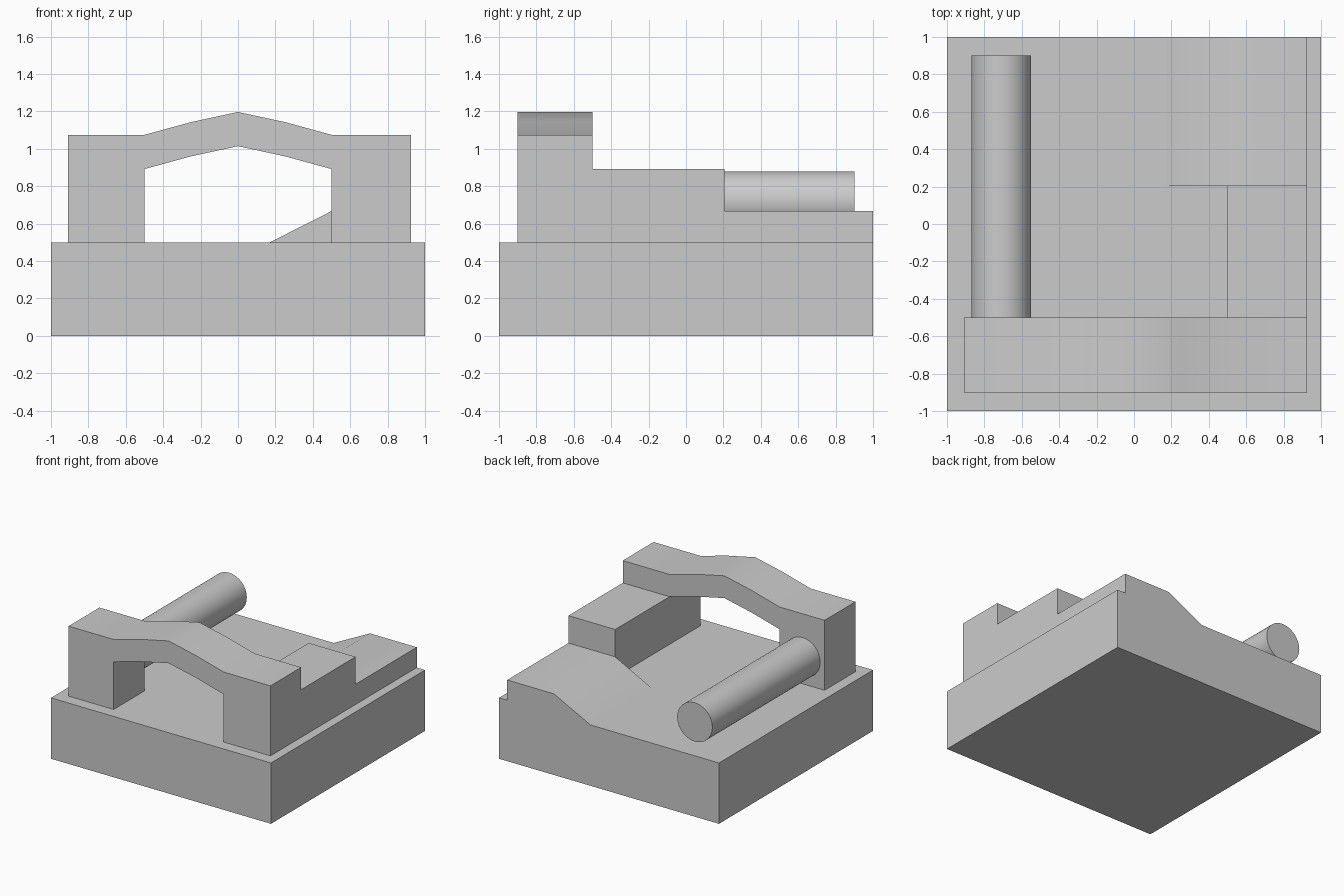
import bpy
import bmesh
import math

if "Cube" in bpy.data.objects:
    bpy.data.objects.remove(bpy.data.objects["Cube"])


def prism(name, profile, y0, y1):
    """Extrude an x-z profile along y."""
    bm = bmesh.new()
    face = bm.faces.new([bm.verts.new((x, y0, z)) for x, z in profile])
    ext = bmesh.ops.extrude_face_region(bm, geom=[face])
    verts = [g for g in ext["geom"] if isinstance(g, bmesh.types.BMVert)]
    bmesh.ops.translate(bm, verts=verts, vec=(0, y1 - y0, 0))
    bmesh.ops.recalc_face_normals(bm, faces=bm.faces)
    mesh = bpy.data.meshes.new(name)
    bm.to_mesh(mesh)
    bm.free()
    obj = bpy.data.objects.new(name, mesh)
    bpy.context.collection.objects.link(obj)
    return obj


def smooth(obj):
    bpy.ops.object.select_all(action='DESELECT')
    obj.select_set(True)
    bpy.context.view_layer.objects.active = obj
    bpy.ops.object.shade_smooth_by_angle(angle=math.radians(30))


def rect(x0, x1, z0, z1):
    return [(x0, z0), (x1, z0), (x1, z1), (x0, z1)]


LEFT, RIGHT, FLOOR = -0.91, 0.925, 0.5

# Square base slab
prism("base", rect(-1, 1, 0, FLOOR), -1, 1)

# Front arch: two legs joined by a peaked span of constant thickness
peak = [(-0.5, 1.075), (-0.25, 1.143), (0, 1.197), (0.25, 1.143), (0.5, 1.075)]
underside = [(x, z - 0.183) for x, z in peak]
arch = ([(LEFT, FLOOR), (-0.5, FLOOR)] + underside +
        [(0.5, FLOOR), (RIGHT, FLOOR), (RIGHT, 1.075)] + peak[::-1] +
        [(LEFT, 1.075)])
smooth(prism("front_arch", arch, -0.9, -0.5))

# Middle step behind the right leg
prism("side_step", rect(0.5, RIGHT, FLOOR, 0.892), -0.5, 0.205)

# Low rear step that slopes down to the base
ramp = [(0.17, FLOOR), (RIGHT, FLOOR), (RIGHT, 0.667), (0.5, 0.667)]
smooth(prism("rear_ramp", ramp, 0.205, 1))

# Round bar standing out from the back of the left leg
bpy.ops.mesh.primitive_cylinder_add(vertices=32, radius=0.16, depth=1.4,
                                    location=(-0.71, 0.2, 0.72),
                                    rotation=(math.pi / 2, 0, 0))
bar = bpy.context.object
bar.name = "round_bar"
smooth(bar)
